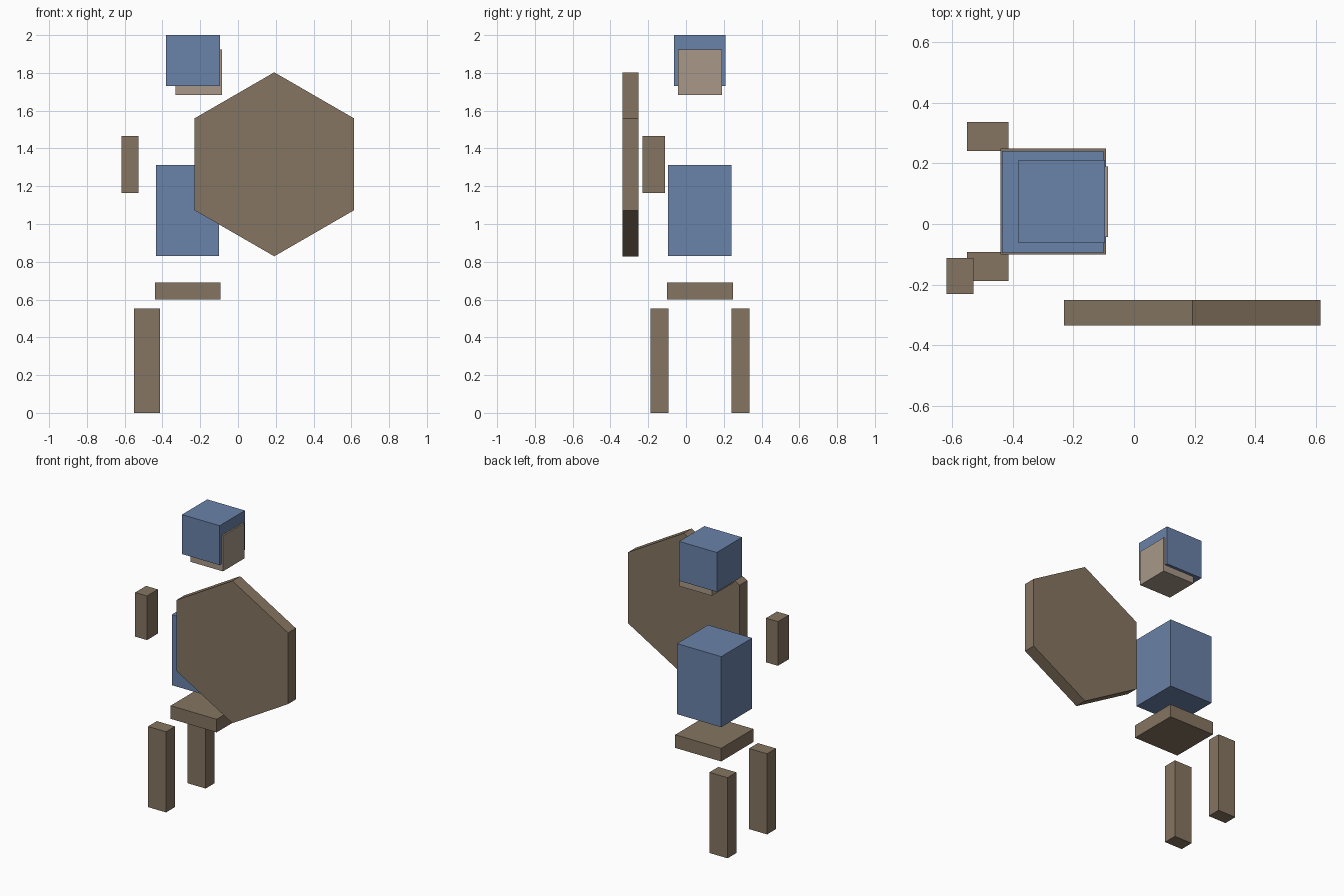
import bpy
import math

if "Cube" in bpy.data.objects:
    bpy.data.objects.remove(bpy.data.objects["Cube"])


def material(name, rgb):
    m = bpy.data.materials.new(name)
    m.diffuse_color = (*rgb, 1)
    m.use_nodes = True
    m.node_tree.nodes["Principled BSDF"].inputs["Base Color"].default_value = m.diffuse_color
    return m


BROWN = material("brown", (0.235, 0.178, 0.119))
BLUE = material("blue", (0.144, 0.223, 0.392))
TAN = material("tan", (0.392, 0.314, 0.246))


def finish(name, mat):
    ob = bpy.context.object
    ob.name = name
    bpy.ops.object.transform_apply(location=False, rotation=True, scale=True)
    ob.data.materials.append(mat)


def box(name, mat, x, y, z):
    """Box from its (min, max) range on each axis."""
    bpy.ops.mesh.primitive_cube_add(size=1, location=[sum(r) / 2 for r in (x, y, z)])
    bpy.context.object.scale = [r[1] - r[0] for r in (x, y, z)]
    finish(name, mat)


# Head with the helmet block set up and back from the face
box("helmet", BLUE, (-0.38, -0.095), (-0.063, 0.21), (1.73, 2.0))
box("face", TAN, (-0.33, -0.085), (-0.042, 0.19), (1.682, 1.925))

# Body
box("torso", BLUE, (-0.435, -0.10), (-0.095, 0.24), (0.83, 1.313))
box("hips", BROWN, (-0.44, -0.092), (-0.10, 0.248), (0.60, 0.69))

# Legs, spread evenly about the body
for side, y in (("right", -0.14), ("left", 0.288)):
    box(side + "_leg", BROWN, (-0.55, -0.413), (y - 0.048, y + 0.048), (0, 0.552))

# Single arm
box("arm", BROWN, (-0.618, -0.528), (-0.23, -0.112), (1.165, 1.467))

# Hexagonal shield standing on a point, facing the front
bpy.ops.mesh.primitive_cylinder_add(
    vertices=6, radius=0.487, depth=0.084,
    location=(0.192, -0.293, 1.316), rotation=(math.pi / 2, 0, 0))
finish("shield", BROWN)
